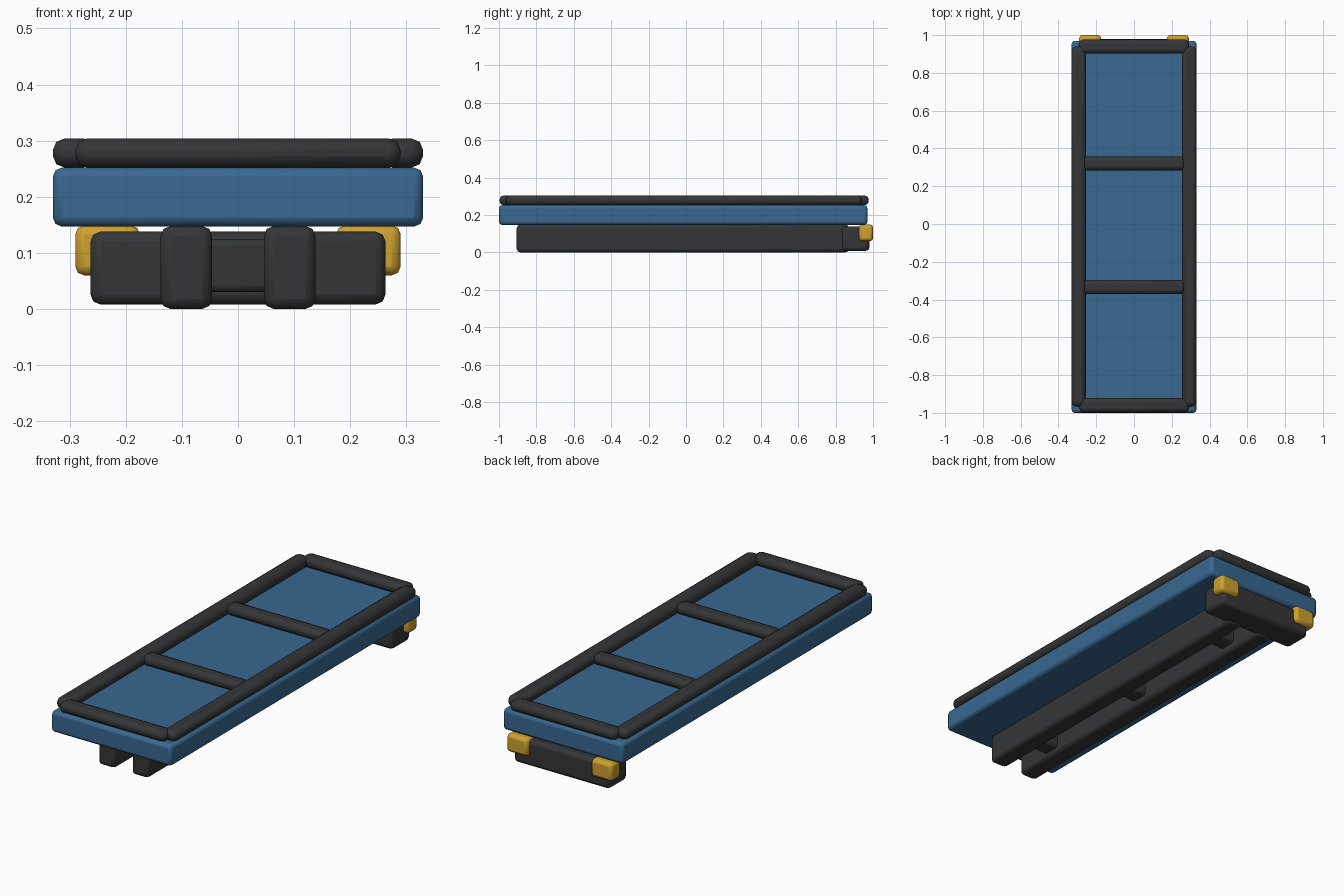
import bpy

if "Cube" in bpy.data.objects:
    bpy.data.objects.remove(bpy.data.objects["Cube"])


def material(name, color):
    m = bpy.data.materials.new(name)
    m.diffuse_color = color
    m.use_nodes = True
    m.node_tree.nodes["Principled BSDF"].inputs["Base Color"].default_value = m.diffuse_color
    return m


BLUE = material("blue_paint", (0.04, 0.14, 0.28, 1))
DARK = material("dark_metal", (0.035, 0.036, 0.038, 1))
AMBER = material("amber_lens", (0.62, 0.36, 0.03, 1))


def block(name, x, y, z, mat, bevel):
    """Rounded box from (min, max) ranges on each axis."""
    ranges = (x, y, z)
    bpy.ops.mesh.primitive_cube_add(size=1, location=[(a + b) / 2 for a, b in ranges])
    ob = bpy.context.object
    ob.name = name
    ob.scale = [b - a for a, b in ranges]
    bpy.ops.object.transform_apply(location=False, rotation=False, scale=True)
    mod = ob.modifiers.new("rounded_edges", "BEVEL")
    mod.width = bevel
    mod.segments = 2
    ob.data.materials.append(mat)
    bpy.ops.object.shade_smooth_by_angle(angle=0.6)
    return ob


# Main deck
block("deck", (-0.33, 0.33), (-1.0, 0.97), (0.147, 0.252), BLUE, 0.016)

# Frame on top of the deck: end rails and cross rails
block("front_top_rail", (-0.29, 0.29), (-0.997, -0.922), (0.252, 0.304), DARK, 0.021)
block("rear_top_rail", (-0.29, 0.29), (0.902, 0.977), (0.252, 0.304), DARK, 0.021)
for i, y in enumerate((-0.334, 0.321)):
    block(f"cross_top_rail_{i + 1}", (-0.27, 0.27), (y - 0.037, y + 0.037),
          (0.252, 0.304), DARK, 0.021)

# Parts repeated on both sides
for label, s in (("left", -1), ("right", 1)):
    def span(a, b):
        return tuple(sorted((s * a, s * b)))
    block(f"{label}_top_rail", span(0.255, 0.33), (-0.965, 0.94), (0.252, 0.304), DARK, 0.021)
    block(f"{label}_chassis_beam", span(0.046, 0.138), (-0.905, 0.87), (0.0, 0.148), DARK, 0.018)
    block(f"{label}_tail_light", span(0.175, 0.29), (0.925, 1.0), (0.06, 0.149), AMBER, 0.016)

# Cross members between the chassis beams
for i, y in enumerate((-0.67, -0.015, 0.64)):
    block(f"chassis_cross_member_{i + 1}", (-0.07, 0.07), (y - 0.045, y + 0.045),
          (0.03, 0.125), DARK, 0.012)

# Rear bumper beam
block("rear_bumper", (-0.263, 0.263), (0.835, 0.98), (0.008, 0.138), DARK, 0.018)
